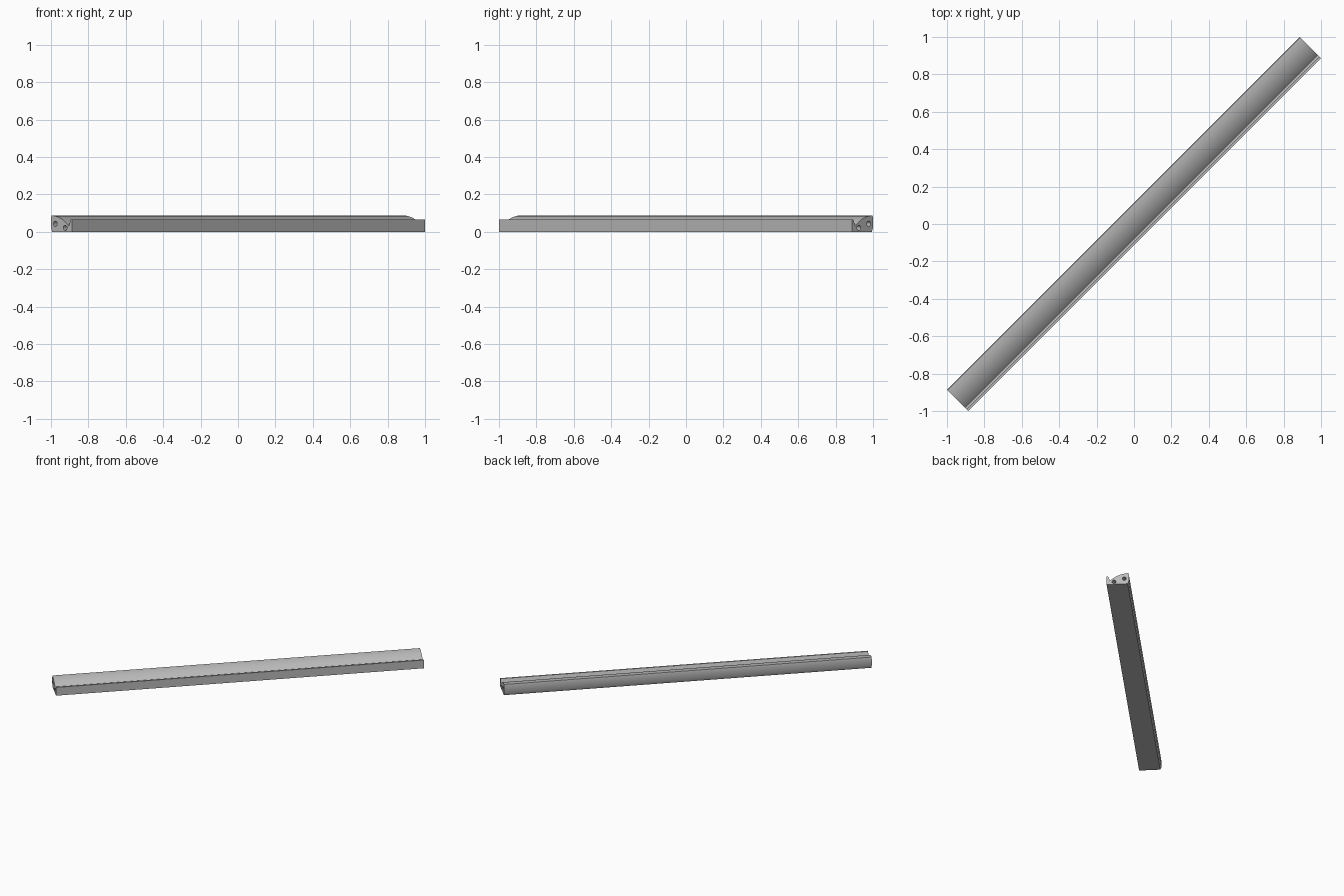
import bpy, bmesh, math
from mathutils import Matrix, Vector

if "Cube" in bpy.data.objects:
    bpy.data.objects.remove(bpy.data.objects["Cube"])

WIDTH = 0.16
LENGTH = 2 * math.sqrt(2) - WIDTH
RADIUS = 0.19          # curvature of the crowned top

gray = bpy.data.materials.new("light_gray")
gray.diffuse_color = (0.5, 0.5, 0.5, 1)
gray.use_nodes = True
gray.node_tree.nodes["Principled BSDF"].inputs["Base Color"].default_value = gray.diffuse_color


def add_loop(curve, points):
    spline = curve.splines.new('POLY')
    spline.points.add(len(points) - 1)
    for p, (u, z) in zip(spline.points, points):
        p.co = (u - WIDTH / 2, z, 0, 1)
    spline.use_cyclic_u = True


# Cross-section: flat base, chamfered back, crowned top, groove and front lip
section = bpy.data.curves.new("rail_section", 'CURVE')
section.dimensions = '2D'
section.fill_mode = 'BOTH'
section.extrude = LENGTH / 2
crown = []
for i in range(17):
    u = 0.003 + (0.135 - 0.003) * i / 16
    crown.append((u, 0.087 - RADIUS + math.sqrt(RADIUS ** 2 - u ** 2)))
outline = [(0.009, 0), (0, 0.022), (0, 0.073)] + crown
outline += [(0.149, 0.065), (WIDTH, 0.065), (WIDTH, 0)]
add_loop(section, outline)

# Two round ports running along the rail
for cu, cz in ((0.033, 0.043), (0.107, 0.021)):
    add_loop(section, [(cu + 0.014 * math.cos(math.tau * k / 24),
                        cz + 0.014 * math.sin(math.tau * k / 24)) for k in range(24)])

rail = bpy.data.objects.new("rail", section)
bpy.context.collection.objects.link(rail)
bpy.context.view_layer.objects.active = rail
rail.select_set(True)
bpy.ops.object.convert(target='MESH')
rail = bpy.context.object
rail.name = "rail"

# Stand the section upright and run it along the diagonal
s = math.sqrt(0.5)
across, up, along = Vector((s, -s, 0)), Vector((0, 0, 1)), Vector((-s, -s, 0))
turn = Matrix((across, up, along)).transposed().to_4x4()
bm = bmesh.new()
bm.from_mesh(rail.data)
bmesh.ops.transform(bm, matrix=turn, verts=bm.verts)
bmesh.ops.remove_doubles(bm, verts=bm.verts, dist=0.0001)
bmesh.ops.recalc_face_normals(bm, faces=bm.faces)
bm.to_mesh(rail.data)
bm.free()

rail.data.materials.clear()
rail.data.materials.append(gray)
bpy.ops.object.shade_smooth_by_angle(angle=math.radians(25))
